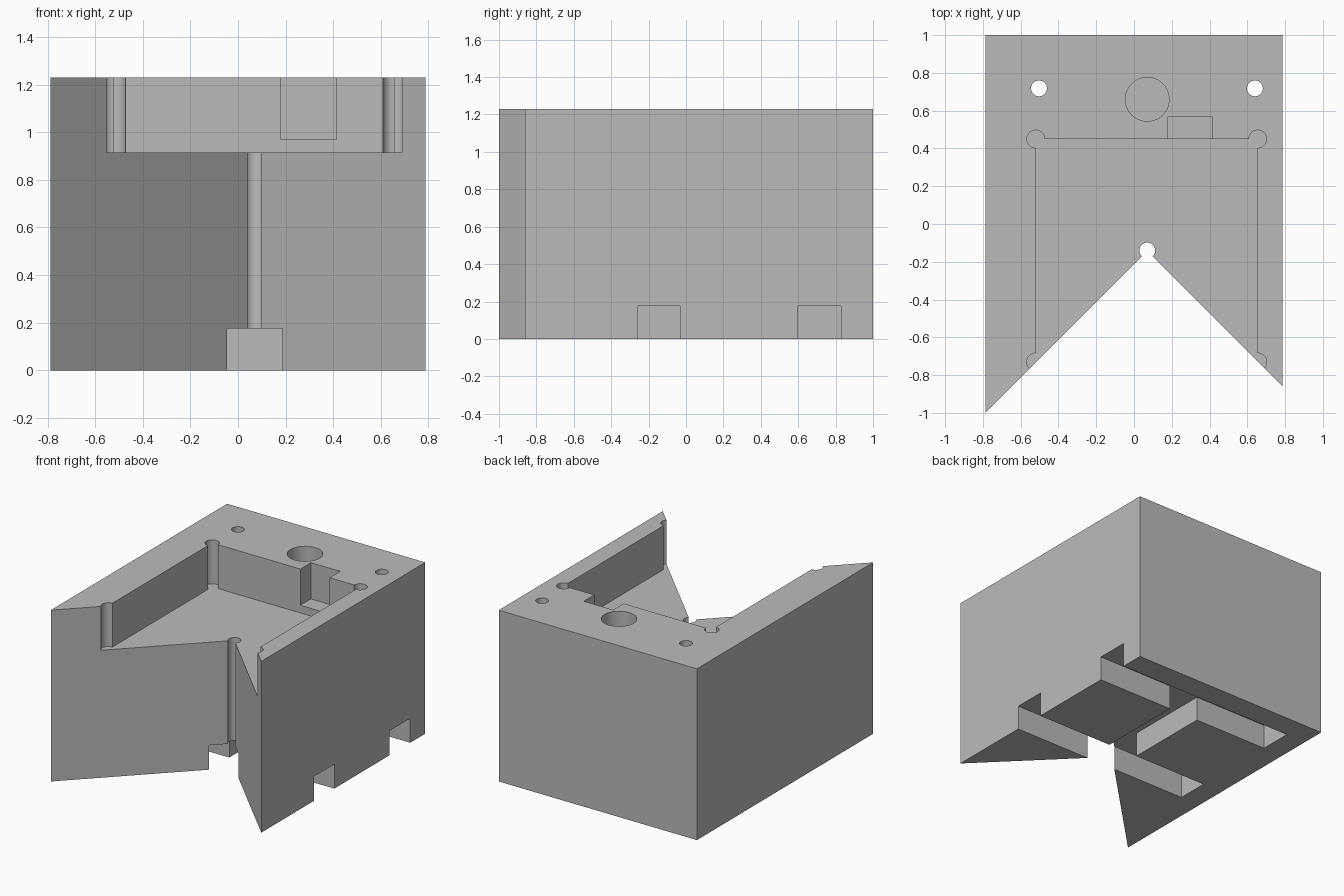
import bpy, bmesh, math

cube = bpy.data.objects.get("Cube")
if cube:
    bpy.data.objects.remove(cube, do_unlink=True)

HEIGHT = 1.23
FLOOR = 0.915      # pocket floor
SLOT = 0.175       # underside slot depth
OVER = 0.1         # cutter overshoot

grey = bpy.data.materials.new("plain grey")
grey.use_nodes = True
colour = (0.5, 0.5, 0.5, 1)
grey.diffuse_color = colour
grey.node_tree.nodes["Principled BSDF"].inputs["Base Color"].default_value = colour


def prism(name, outline, z0, z1):
    """Extrude a flat outline between two heights."""
    bm = bmesh.new()
    base = bm.faces.new([bm.verts.new((x, y, z0)) for x, y in outline])
    top = bmesh.ops.extrude_face_region(bm, geom=[base])["geom"]
    bmesh.ops.translate(bm, vec=(0, 0, z1 - z0),
                        verts=[v for v in top if isinstance(v, bmesh.types.BMVert)])
    bmesh.ops.recalc_face_normals(bm, faces=bm.faces)
    mesh = bpy.data.meshes.new(name)
    bm.to_mesh(mesh)
    bm.free()
    mesh.materials.append(grey)
    obj = bpy.data.objects.new(name, mesh)
    bpy.context.collection.objects.link(obj)
    return obj


def box(name, x0, x1, y0, y1, z0, z1):
    return prism(name, [(x0, y0), (x1, y0), (x1, y1), (x0, y1)], z0, z1)


def cylinder(name, x, y, r, z0, z1, sides=40):
    ring = [(x + r * math.cos(2 * math.pi * i / sides),
             y + r * math.sin(2 * math.pi * i / sides)) for i in range(sides)]
    return prism(name, ring, z0, z1)


# Block with the V-shaped front mouth
block = prism("block", [(-0.787, -1), (0.07, -0.143), (0.787, -0.86),
                        (0.787, 1), (-0.787, 1)], 0, HEIGHT)
above = HEIGHT + OVER

# Top pocket, its relieved corners and the side notch
cutters = [box("pocket_cutter", -0.52, 0.655, -1.2, 0.45, FLOOR, above),
           box("notch_cutter", 0.18, 0.413, 0.3, 0.57, 0.97, above)]
for x in (-0.52, 0.655):
    for y in (-0.73, 0.45):
        cutters.append(cylinder("corner_relief_cutter", x, y, 0.047, FLOOR, above))

# Relief at the root of the V, two through holes and a blind bore
for x, y in ((0.07, -0.14), (-0.503, 0.718), (0.64, 0.718)):
    cutters.append(cylinder("through_hole_cutter", x, y, 0.042, -OVER, above))
cutters.append(cylinder("bore_cutter", 0.07, 0.66, 0.116, FLOOR, above))

# Underside slots: two open on the left side, one linking them
for y0, y1 in ((-0.26, -0.032), (0.595, 0.83)):
    cutters.append(box("cross_slot_cutter", -0.63, 1, y0, y1, -OVER, SLOT))
cutters.append(box("link_slot_cutter", -0.047, 0.187, -0.2, 0.7, -OVER, SLOT))

bpy.context.view_layer.objects.active = block
for cutter in cutters:
    mod = block.modifiers.new("cut", "BOOLEAN")
    mod.operation = "DIFFERENCE"
    mod.solver = "EXACT"
    mod.object = cutter
    bpy.ops.object.modifier_apply(modifier=mod.name)
    bpy.data.objects.remove(cutter, do_unlink=True)

# Smooth round walls, crisp edges
bpy.ops.object.select_all(action="DESELECT")
block.select_set(True)
bpy.ops.object.shade_smooth_by_angle(angle=math.radians(30))
